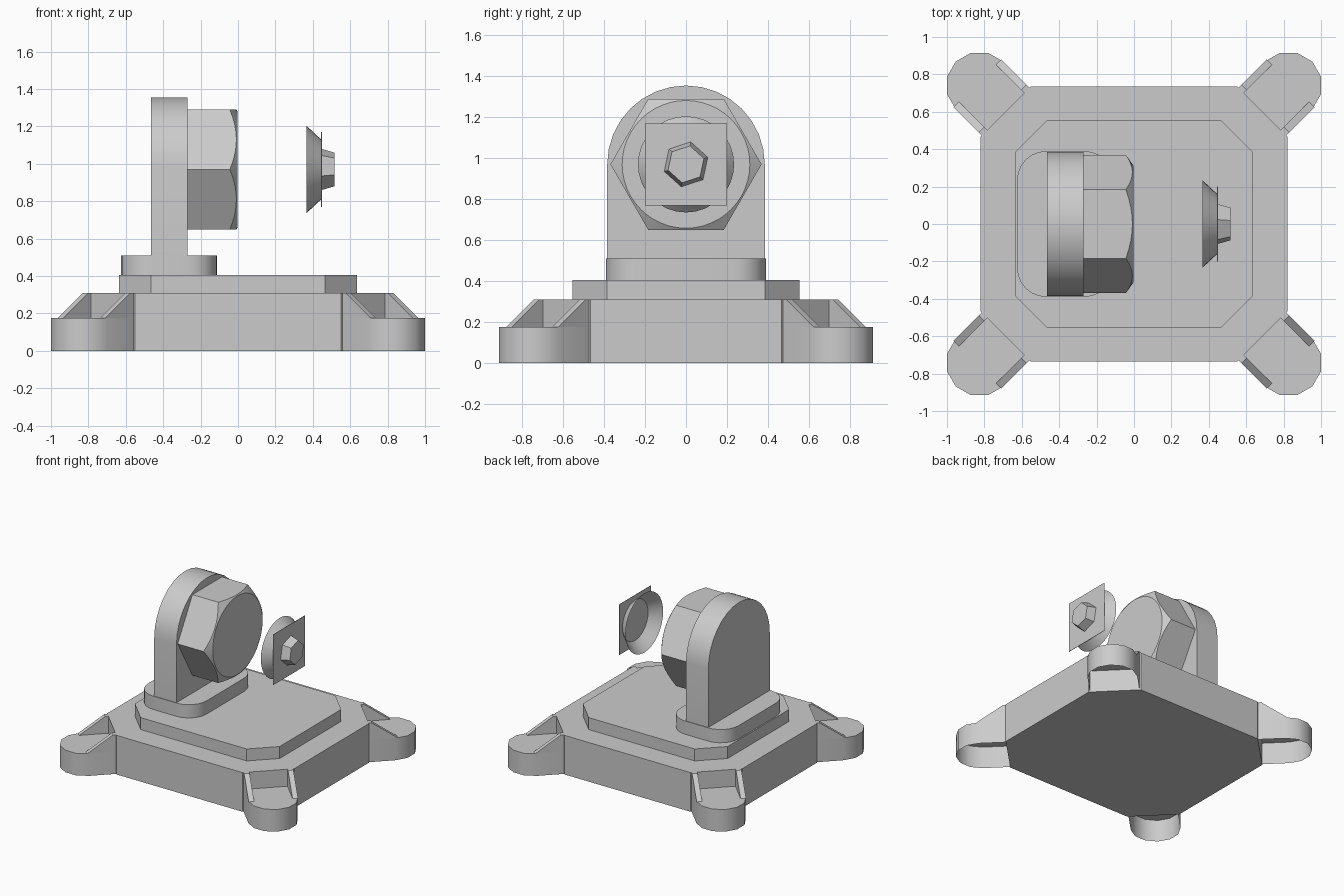
import bpy, bmesh
from math import sin, cos, pi, radians
from mathutils import Matrix, Vector

cube = bpy.data.objects.get("Cube")
if cube:
    bpy.data.objects.remove(cube, do_unlink=True)

grey = bpy.data.materials.new("light_grey")
grey.use_nodes = True
grey.diffuse_color = (0.6, 0.6, 0.6, 1)
grey.node_tree.nodes["Principled BSDF"].inputs["Base Color"].default_value = (0.6, 0.6, 0.6, 1)


def finish(name, bm):
    bmesh.ops.recalc_face_normals(bm, faces=bm.faces)
    me = bpy.data.meshes.new(name)
    bm.to_mesh(me)
    bm.free()
    me.materials.append(grey)
    me.shade_smooth()
    me.set_sharp_from_angle(angle=radians(32))
    ob = bpy.data.objects.new(name, me)
    bpy.context.collection.objects.link(ob)
    return ob


def loft(bm, rings, cap_start=True, cap_end=True):
    """Join equal-sized closed rings of points with quads."""
    loops = [[bm.verts.new(p) for p in ring] for ring in rings]
    for a, b in zip(loops, loops[1:]):
        for i in range(len(a)):
            j = (i + 1) % len(a)
            bm.faces.new((a[i], a[j], b[j], b[i]))
    if cap_start:
        bm.faces.new(loops[0])
    if cap_end:
        bm.faces.new(loops[-1])


def part(name, rings, **caps):
    bm = bmesh.new()
    loft(bm, rings, **caps)
    return finish(name, bm)


def upright(outline, z0, z1):
    return [[(x, y, z) for x, y in outline] for z in (z0, z1)]


def arc(cx, cy, r, a0, a1, n):
    return [(cx + r * cos(radians(a0 + (a1 - a0) * i / n)),
             cy + r * sin(radians(a0 + (a1 - a0) * i / n))) for i in range(n + 1)]


def rounded(cx, hx, hy, r, n):
    """Rectangle with corners rounded (n segments) or chamfered (n = 1)."""
    pts = []
    for k, (sx, sy) in enumerate(((1, 1), (-1, 1), (-1, -1), (1, -1))):
        pts += arc(cx + sx * (hx - r), sy * (hy - r), r, 90 * k, 90 * k + 90, n)
    return pts


# Base block and raised top plate
part("base_block", upright(rounded(0, 0.82, 0.735, 0.268, 1), 0, 0.31))
part("top_plate", upright(rounded(0, 0.635, 0.555, 0.17, 1), 0.31, 0.405))

# Bracket foot and arched bracket
AXIS_Z = 0.97
part("bracket_foot", upright(rounded(-0.368, 0.257, 0.39, 0.155, 6), 0.405, 0.51))
arch = [(-0.385, 0.51), (0.385, 0.51)] + arc(0, AXIS_Z, 0.385, 0, 180, 16)
part("bracket", [[(x, y, z) for y, z in arch] for x in (-0.465, -0.27)])


# Bolt head: hexagon with a conical chamfer on its outer end
def axial(x, r, n, turn=0):
    return [(x, y, z) for y, z in arc(0, AXIS_Z, r, turn, turn + 360, n)[:-1]]


FLAT, CIRCLE, N = 0.32, 0.312, 48
back, front = [], []
for i in range(N):
    a = 2 * pi * i / N
    r = FLAT / cos(a % (pi / 3) - pi / 6)
    y, z = r * cos(a), AXIS_Z + r * sin(a)
    back.append((-0.27, y, z))
    front.append((-0.003 - 0.7 * (r - CIRCLE), y, z))
part("bolt_head", [back, front, axial(-0.003, CIRCLE, N)])

# Floating cap: open dish, square plate and tapered hexagonal boss
part("cap_dish", [axial(0.365, 0.235, 32), axial(0.445, 0.16, 32)],
     cap_start=False, cap_end=False)
part("cap_plate", [axial(x, 0.2 * 2 ** 0.5, 4, 45) for x in (0.445, 0.448)])
part("cap_boss", [axial(0.448, 0.112, 6, 18), axial(0.515, 0.092, 6, 18)])

# Corner feet: open-bottomed rounded lugs, each with two sloping gussets
R, INNER = 0.18, -0.2
for name, sx, sy in (("back_left", 1, 1), ("back_right", -1, 1),
                     ("front_left", 1, -1), ("front_right", -1, -1)):
    bm = bmesh.new()
    lug = [(INNER, -R)] + arc(0, 0, R, -90, 90, 6) + [(INNER, R)]
    loft(bm, upright(lug, 0, 0.175), cap_start=False)
    slope = [(INNER, 0.175), (INNER, 0.31), (-0.175, 0.31), (0.015, 0.175)]
    for side in (-1, 1):
        loft(bm, [[(u, side * w, z) for u, z in slope] for w in (R, R - 0.04)])
    place = (Matrix.Diagonal(Vector((sx, sy, 1, 1)))
             @ Matrix.Translation((0.826, 0.741, 0)) @ Matrix.Rotation(pi / 4, 4, 'Z'))
    bm.transform(place)
    finish(name + "_foot", bm)
